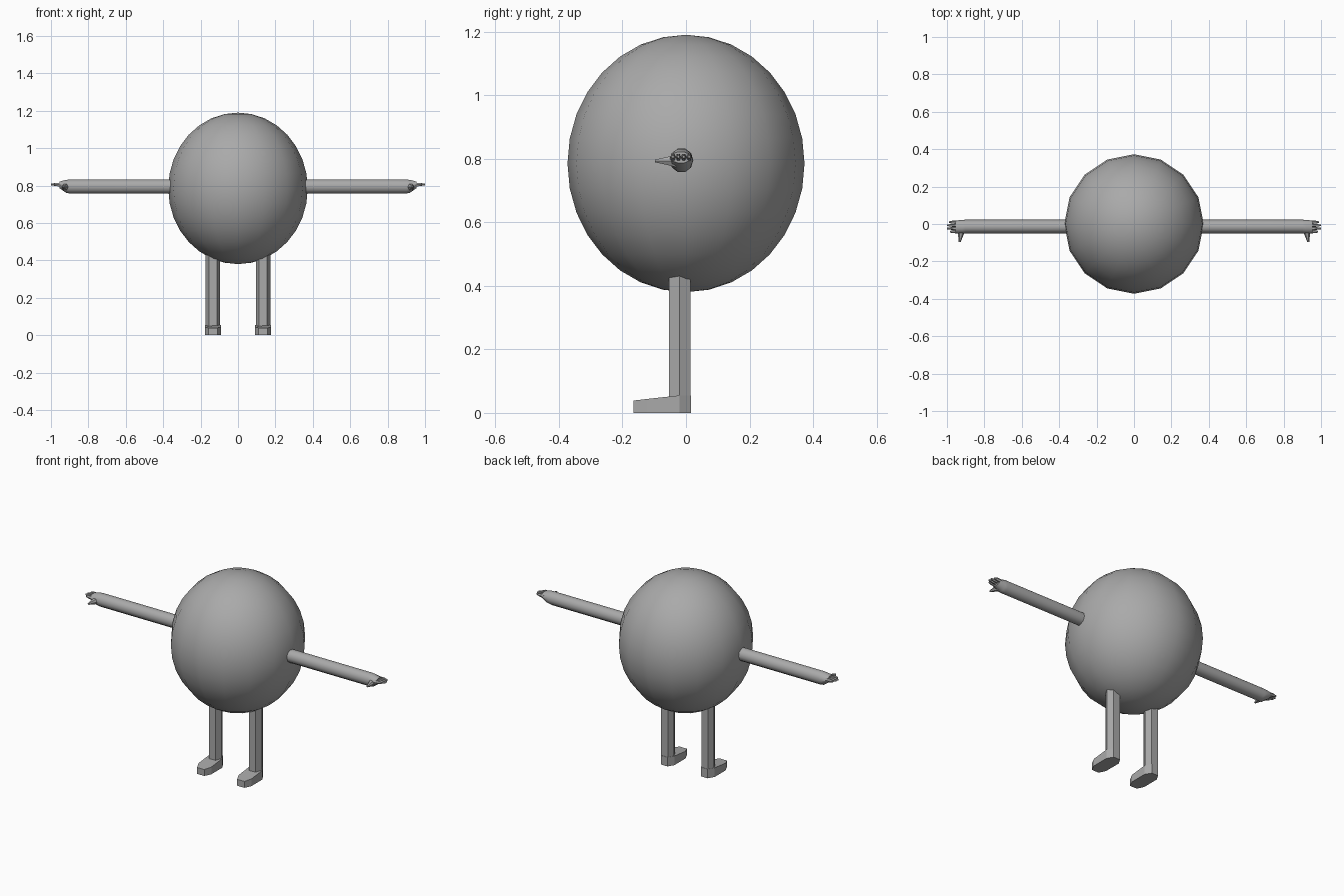
import bpy, bmesh, math
from mathutils import Vector

cube = bpy.data.objects.get("Cube")
if cube:
    bpy.data.objects.remove(cube, do_unlink=True)

grey = bpy.data.materials.new("plain grey")
grey.use_nodes = True
grey.diffuse_color = (0.4, 0.4, 0.4, 1)
grey.node_tree.nodes["Principled BSDF"].inputs["Base Color"].default_value = (0.4, 0.4, 0.4, 1)


def finish(name, bm, smooth_angle=None):
    bmesh.ops.recalc_face_normals(bm, faces=bm.faces[:])
    mesh = bpy.data.meshes.new(name)
    bm.to_mesh(mesh)
    bm.free()
    mesh.materials.append(grey)
    obj = bpy.data.objects.new(name, mesh)
    bpy.context.collection.objects.link(obj)
    if smooth_angle:
        bpy.ops.object.select_all(action='DESELECT')
        obj.select_set(True)
        bpy.context.view_layer.objects.active = obj
        bpy.ops.object.shade_smooth_by_angle(angle=math.radians(smooth_angle))
    return obj


def loft(bm, rings):
    """Skin a list of equal-length point rings and cap both ends."""
    loops = [[bm.verts.new(p) for p in ring] for ring in rings]
    n = len(loops[0])
    for a, b in zip(loops, loops[1:]):
        for i in range(n):
            j = (i + 1) % n
            bm.faces.new((a[i], a[j], b[j], b[i]))
    bm.faces.new(loops[0])
    bm.faces.new(loops[-1])


def ellipse(centre, u, v, sides):
    steps = [2 * math.pi * i / sides for i in range(sides)]
    return [Vector(centre) + Vector(u) * math.cos(t) + Vector(v) * math.sin(t) for t in steps]


# Egg-shaped body
bm = bmesh.new()
bmesh.ops.create_uvsphere(bm, u_segments=16, v_segments=16, radius=1)
for v in bm.verts:
    v.co = (v.co.x * 0.373, v.co.y * 0.373, v.co.z * 0.405 + 0.785)
finish("body", bm, 60)

for side, label in ((1, "left"), (-1, "right")):
    # Arm narrowing into a flattened palm: x, y, z, half depth, half height
    bm = bmesh.new()
    sections = [(0.30, -0.014, 0.795, 0.037, 0.039),
                (0.90, -0.014, 0.795, 0.037, 0.039),
                (0.92, -0.015, 0.796, 0.037, 0.036),
                (0.955, -0.016, 0.804, 0.034, 0.018)]
    loft(bm, [ellipse((side * x, y, z), (0, ry, 0), (0, 0, rz), 10)
              for x, y, z, ry, rz in sections])
    finish(label + "_arm", bm, 45)

    # Four tapering fingers
    for k in range(4):
        y = 0.010 - 0.017 * k
        reach = (0.99, 1.0, 1.0, 0.985)[k]
        bm = bmesh.new()
        loft(bm, [ellipse((side * x, y, z), (0, r, 0), (0, 0, r * 1.3), 6)
                  for x, z, r in ((0.94, 0.803, 0.009), (0.97, 0.806, 0.008), (reach, 0.806, 0.004))])
        finish(f"{label}_finger_{k + 1}", bm, 45)

    # Thumb pointing forward
    bm = bmesh.new()
    loft(bm, [ellipse((side * x, y, 0.793), (r, 0, 0), (0, 0, r), 6)
              for x, y, r in ((0.922, -0.03, 0.023), (0.927, -0.065, 0.013), (0.932, -0.097, 0.005))])
    finish(label + "_thumb", bm, 45)

    # Six-sided leg
    cx, cy = side * 0.134, -0.02
    outline = [(0.039, 0), (0.022, 0.034), (-0.022, 0.034),
               (-0.039, 0), (-0.022, -0.034), (0.022, -0.034)]
    bm = bmesh.new()
    loft(bm, [[(cx + x, cy + y, z) for x, y in outline] for z in (0.03, 0.52)])
    finish(label + "_leg", bm)

    # Long six-sided foot with a sloping top
    plan = [(0.022, 0.016), (0.043, -0.02), (0.043, -0.125),
            (0.024, -0.165), (-0.024, -0.165), (-0.043, -0.125),
            (-0.043, -0.02), (-0.022, 0.016)]
    bm = bmesh.new()
    loft(bm, [[(cx + x, y, 0) for x, y in plan],
              [(cx + x, y, 0.055 + 0.12 * min(0, y + 0.03)) for x, y in plan]])
    finish(label + "_foot", bm)
